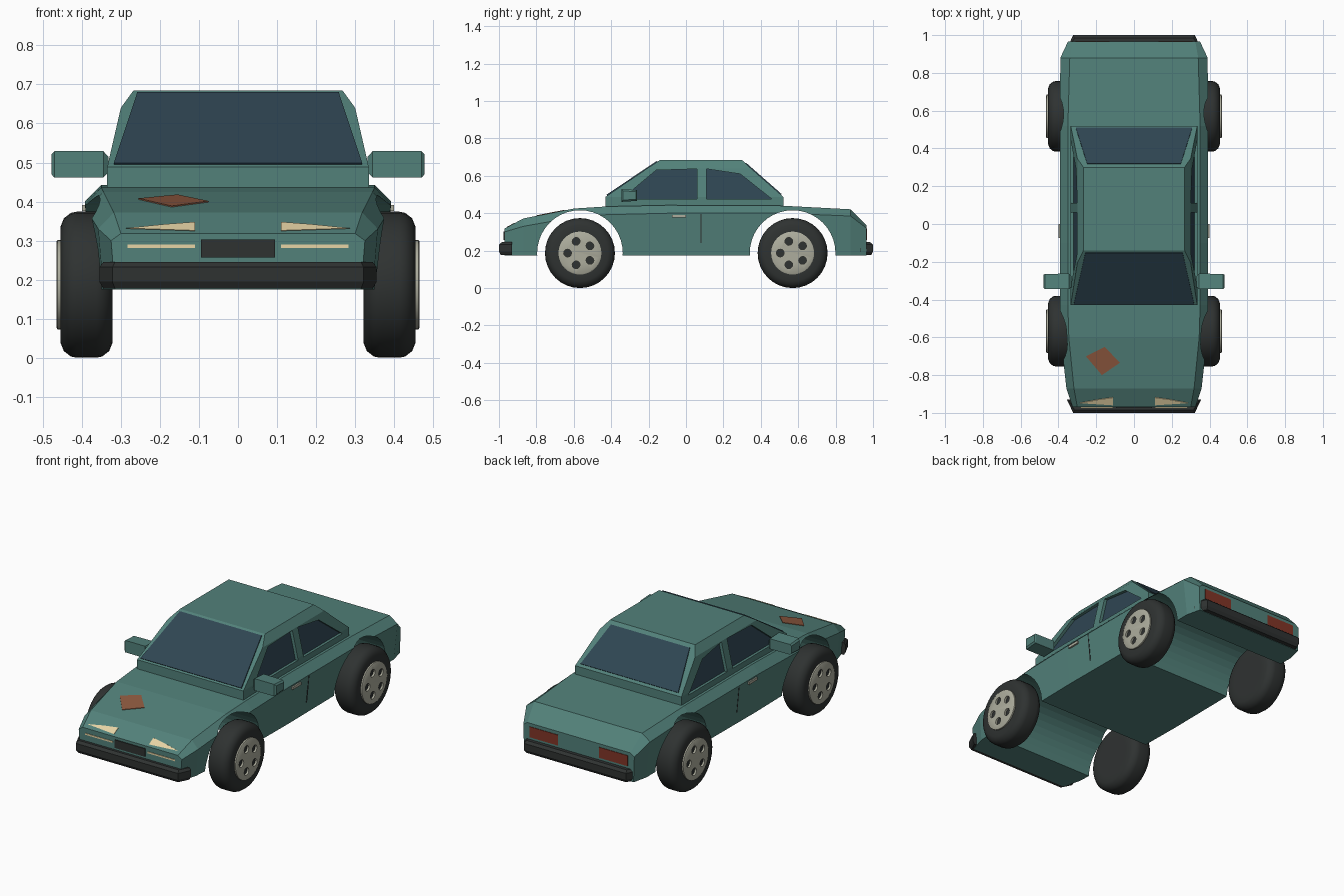
import bpy, bmesh
from math import cos, sin, pi

if "Cube" in bpy.data.objects:
    bpy.data.objects.remove(bpy.data.objects["Cube"])


def material(name, r, g, b):
    m = bpy.data.materials.new(name)
    m.diffuse_color = (r, g, b, 1)
    m.use_nodes = True
    m.node_tree.nodes["Principled BSDF"].inputs["Base Color"].default_value = m.diffuse_color
    return m


PAINT = material("paint", .085, .22, .195)
GLASS = material("glass", .028, .06, .085)
BLACK = material("rubber", .028, .032, .031)
METAL = material("metal", .42, .42, .34)
LAMP = material("lamp", .80, .66, .38)
RED = material("tail_red", .22, .035, .02)
RUST = material("rust", .27, .10, .05)


def loft(name, rings, mat):
    """Closed solid skinned through rings of equal point count."""
    bm = bmesh.new()
    vs = [[bm.verts.new(p) for p in ring] for ring in rings]
    n = len(vs[0])
    for a, b in zip(vs, vs[1:]):
        for i in range(n):
            bm.faces.new((a[i], a[(i + 1) % n], b[(i + 1) % n], b[i]))
    bm.faces.new(vs[0])
    bm.faces.new(vs[-1])
    bmesh.ops.recalc_face_normals(bm, faces=bm.faces[:])
    me = bpy.data.meshes.new(name)
    bm.to_mesh(me)
    bm.free()
    me.materials.append(mat)
    ob = bpy.data.objects.new(name, me)
    bpy.context.collection.objects.link(ob)
    return ob


def panel(name, pts, depth, mat):
    """Thin plate: outline points pushed along a depth vector."""
    back = [tuple(c + d for c, d in zip(p, depth)) for p in pts]
    return loft(name, [pts, back], mat)


def circle(x, r, cy=0, cz=0, n=32, turn=0):
    return [(x, cy + r * cos(turn + 2 * pi * i / n), cz + r * sin(turn + 2 * pi * i / n))
            for i in range(n)]


def cut(ob, cutter):
    mod = ob.modifiers.new("cut", 'BOOLEAN')
    mod.operation = 'DIFFERENCE'
    mod.solver = 'EXACT'
    mod.object = cutter
    bpy.context.view_layer.objects.active = ob
    bpy.ops.object.modifier_apply(modifier=mod.name)
    bpy.data.objects.remove(cutter)


# body: y, half widths (bottom, shoulder, top), heights (shoulder, top)
sections = [(-.97, .315, .325, .300, .300, .318),
            (-.87, .345, .358, .318, .330, .372),
            (-.60, .360, .388, .345, .378, .425),
            (-.43, .365, .392, .350, .392, .436),
            (-.10, .370, .392, .350, .400, .443),
            (.52, .365, .392, .350, .400, .440),
            (.88, .365, .390, .340, .385, .421),
            (.965, .345, .350, .325, .320, .337)]
rings = []
for y, hb, hm, ht, zm, zt in sections:
    half = [(hb, .175), (hm, zm), (ht, zt)]
    rings.append([(x, y, z) for x, z in half] + [(-x, y, z) for x, z in reversed(half)])
body = loft("body", rings, PAINT)
for y in (-.567, .57):
    cut(body, loft("arch_cutter", [circle(x, .229, y, .187, 40) for x in (-.6, .6)], PAINT))

# cabin: z, half width, front y, rear y
cabin = loft("cabin", [[(-w, a, z), (w, a, z), (w, b, z), (-w, b, z)] for z, w, a, b in
                       [(.425, .335, -.43, .52), (.488, .335, -.43, .52),
                        (.64, .300, -.207, .347), (.684, .268, -.14, .30)]], PAINT)


# side windows, recessed into the cabin
def cabin_x(z):
    return .335 - (z - .488) * .23


windows = {"front_side_window": [(-.345, .475), (-.16, .63), (.06, .637), (.06, .475)],
           "rear_side_window": [(.11, .475), (.11, .637), (.29, .61), (.46, .475)]}
for s in (1, -1):
    for name, pts in windows.items():
        inner = [(s * (cabin_x(z) - .02), y, z) for y, z in pts]
        cut(cabin, loft("window_cutter", [inner, [(s * .5, y, z) for y, z in pts]], PAINT))
        panel(name, [(x + s * .002, y, z) for x, y, z in inner], (-s * .01, 0, 0), GLASS)

# windscreen and rear window
for name, lo, hi, d in (
        ("windscreen", (.318, -.422, .496), (.258, -.153, .677), -1),
        ("rear_window", (.308, .508, .500), (.248, .318, .667), 1)):
    pts = [(-lo[0], *lo[1:]), (lo[0], *lo[1:]), (hi[0], *hi[1:]), (-hi[0], *hi[1:])]
    panel(name, [(x, y + d * .003, z + .003) for x, y, z in pts], (0, -d * .008, -.008), GLASS)

# bumpers with tapered ends
for name, d in (("front_bumper", -1), ("rear_bumper", 1)):
    rows = [(.177, .315, .99, .345), (.195, .322, 1, .355), (.232, .322, 1, .355), (.245, .315, .985, .345)]
    loft(name, [[(-w, d * y, z), (w, d * y, z), (e, d * .93, z), (-e, d * .93, z)]
                for z, w, y, e in rows], BLACK)

# number plate blank
panel("front_plate", [(-.095, -.975, .257), (.095, -.975, .257),
                      (.095, -.975, .303), (-.095, -.975, .303)], (0, .02, 0), BLACK)


# lights
def nose_y(z):
    return -.97 + max(0, z - .318) * 1.85 - .003


for s in (1, -1):
    upper = [(.287, .331), (.11, .325), (.11, .347), (.19, .341)]
    panel("headlight", [(s * x, nose_y(z), z + .001) for x, z in upper], (0, .008, -.004), LAMP)
    lower = [(.283, .281), (.11, .281), (.11, .290), (.283, .290)]
    panel("fog_light", [(s * x, -.973, z) for x, z in lower], (0, .01, 0), LAMP)
    tail = [(.31, .258), (.13, .258), (.13, .318), (.31, .318)]
    panel("tail_light", [(s * x, .968, z) for x, z in tail], (0, -.01, 0), RED)

# rust patch on the hood
patch = [(-.255, -.70), (-.155, -.65), (-.075, -.735), (-.17, -.80)]
panel("rust_patch", [(x, y, .375 + (y + .87) * .1963) for x, y in patch], (0, 0, -.008), RUST)

# mirrors, door handles and door seams
for s in (1, -1):
    loft("mirror", [[(s * x, y0, z0), (s * x, y1, z0 + .005), (s * x, y1, z1 - .005), (s * x, y0, z1)]
                    for x, y0, y1, z0, z1 in [(.332, -.335, -.275, .475, .515),
                                              (.345, -.345, -.262, .461, .529),
                                              (.470, -.345, -.265, .461, .529),
                                              (.478, -.338, -.268, .470, .520)]], PAINT)
    panel("door_handle", [(s * .399, y, z) for y, z in
                          [(-.075, .376), (0, .376), (0, .391), (-.075, .391)]], (-s * .015, 0, 0), METAL)
    seam = [(.3775, .078, .24), (.3775, .083, .24), (.3925, .083, .395), (.3925, .078, .395)]
    panel("door_seam", [(s * x, y, z) for x, y, z in seam], (-s * .006, 0, 0), BLACK)

# wheels: one tyre and one hub with five holes, reused at each corner
tyre = loft("tyre", [circle(x, r) for x, r in
                     [(-.066, .115), (-.066, .150), (-.058, .170), (-.040, .184), (-.025, .187),
                      (.025, .187), (.040, .184), (.058, .170), (.066, .150), (.066, .115)]], BLACK)
hub = loft("hub", [circle(.062, .115), circle(.074, .115), circle(.077, .110)], METAL)
for k in range(5):
    a = pi + 2 * pi * k / 5
    cut(hub, loft("hole_cutter", [circle(x, .021, .066 * cos(a), .066 * sin(a), 12)
                                  for x in (.05, .09)], METAL))
for ob in (tyre, hub):
    bpy.ops.object.select_all(action='DESELECT')
    ob.select_set(True)
    bpy.context.view_layer.objects.active = ob
    bpy.ops.object.shade_smooth_by_angle(angle=.6)
for i, (s, y) in enumerate([(1, -.567), (1, .57), (-1, -.567), (-1, .57)]):
    for part in (tyre, hub):
        ob = part if i == 0 else part.copy()
        if i:
            bpy.context.collection.objects.link(ob)
        ob.location = (s * .388, y, .187)
        ob.rotation_euler = (0, 0, 0 if s > 0 else pi)
